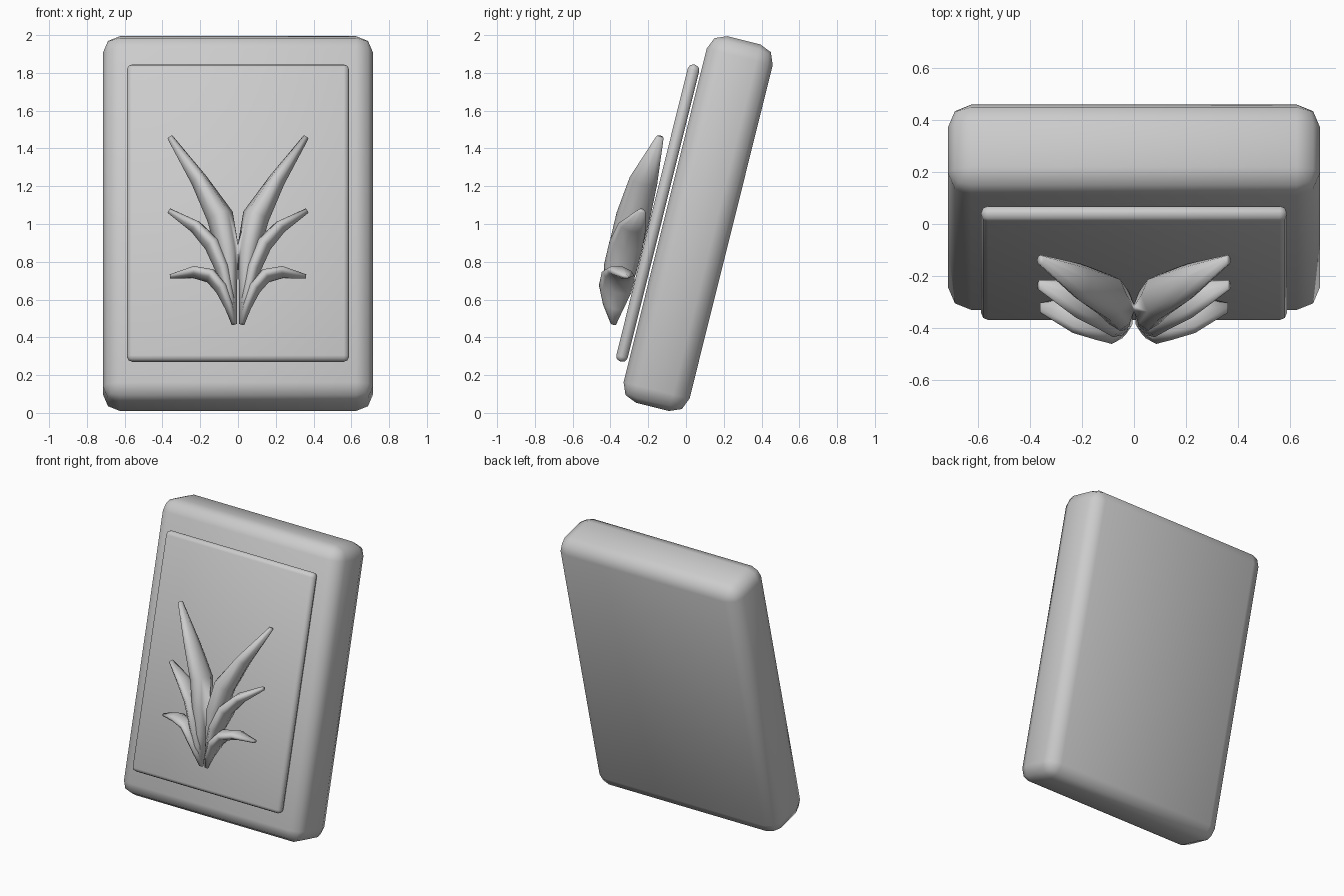
import bpy
import bmesh
import math
from mathutils import Vector

TILT = math.radians(14)

cube = bpy.data.objects.get("Cube")
if cube:
    bpy.data.objects.remove(cube, do_unlink=True)

stone = bpy.data.materials.new("pale grey stone")
stone.use_nodes = True
GREY = (0.6, 0.6, 0.6, 1)
stone.diffuse_color = GREY
stone.node_tree.nodes["Principled BSDF"].inputs["Base Color"].default_value = GREY


def add_object(name, bm):
    """Leaning object: local z runs up the slab, local -y out of its face."""
    bmesh.ops.recalc_face_normals(bm, faces=bm.faces)
    for face in bm.faces:
        face.smooth = True
    mesh = bpy.data.meshes.new(name)
    bm.to_mesh(mesh)
    bm.free()
    mesh.materials.append(stone)
    obj = bpy.data.objects.new(name, mesh)
    obj.rotation_euler.x = -TILT
    bpy.context.collection.objects.link(obj)
    return obj


def rounded_box(name, width, depth, height, bevel):
    """Box spanning depth (near, far) along the normal and height (low, high)."""
    bm = bmesh.new()
    bmesh.ops.create_cube(bm, size=1)
    for v in bm.verts:
        v.co.x *= width
        v.co.y = -depth[1] if v.co.y < 0 else -depth[0]
        v.co.z = height[0] if v.co.z < 0 else height[1]
    obj = add_object(name, bm)
    mod = obj.modifiers.new("rounding", 'BEVEL')
    mod.width = bevel
    mod.segments = 2
    return obj


def leaf(name, path, thick, sides=8):
    """Lens-section blade along a front-view path, mirrored to the other side."""
    # distance of the spine from the slab's back plane, and half breadth
    spine = (0.487, 0.51, 0.523, 0.523, 0.516, 0.487)
    breadth = (0.015, 0.055, 0.088, 0.09, 0.075, 0.02)
    pts = [Vector((x, -n, (z - n * math.sin(TILT)) / math.cos(TILT)))
           for (x, z), n in zip(path, spine)]
    bm = bmesh.new()
    rings = []
    for i, p in enumerate(pts):
        t = pts[min(i + 1, len(pts) - 1)] - pts[max(i - 1, 0)]
        side = Vector((-t.z, 0, t.x)).normalized()
        ring = []
        for k in range(sides):
            a = math.tau * k / sides
            across = math.sin(a) * abs(math.sin(a)) ** 0.3 * thick[i]
            ring.append(bm.verts.new(
                p + side * across + Vector((0, -math.cos(a) * breadth[i], 0))))
        rings.append(ring)
    for a, b in zip(rings, rings[1:]):
        for k in range(sides):
            j = (k + 1) % sides
            bm.faces.new((a[k], a[j], b[j], b[k]))
    bm.faces.new(rings[0])
    bm.faces.new(rings[-1])
    obj = add_object(name, bm)
    mod = obj.modifiers.new("mirror", 'MIRROR')
    mod.use_bisect_axis[0] = True
    mod.use_clip = True
    return obj


# Slab and raised front panel
rounded_box("slab", 1.43, (0.0, 0.36), (-0.012, 1.988), 0.09)
rounded_box("front_panel", 1.175, (0.37, 0.432), (0.18, 1.80), 0.027)

# Three pairs of leaves
leaf("tall_leaves",
     ((0.02, 0.47), (0.04, 0.68), (0.055, 0.86), (0.095, 1.04), (0.205, 1.23), (0.36, 1.46)),
     (0.014, 0.035, 0.06, 0.072, 0.045, 0.016))
leaf("middle_leaves",
     ((0.02, 0.47), (0.045, 0.61), (0.08, 0.76), (0.135, 0.89), (0.225, 0.985), (0.365, 1.07)),
     (0.014, 0.03, 0.04, 0.045, 0.035, 0.014))
leaf("low_leaves",
     ((0.02, 0.47), (0.045, 0.56), (0.085, 0.655), (0.145, 0.725), (0.235, 0.745), (0.36, 0.722)),
     (0.014, 0.025, 0.035, 0.038, 0.032, 0.012))
